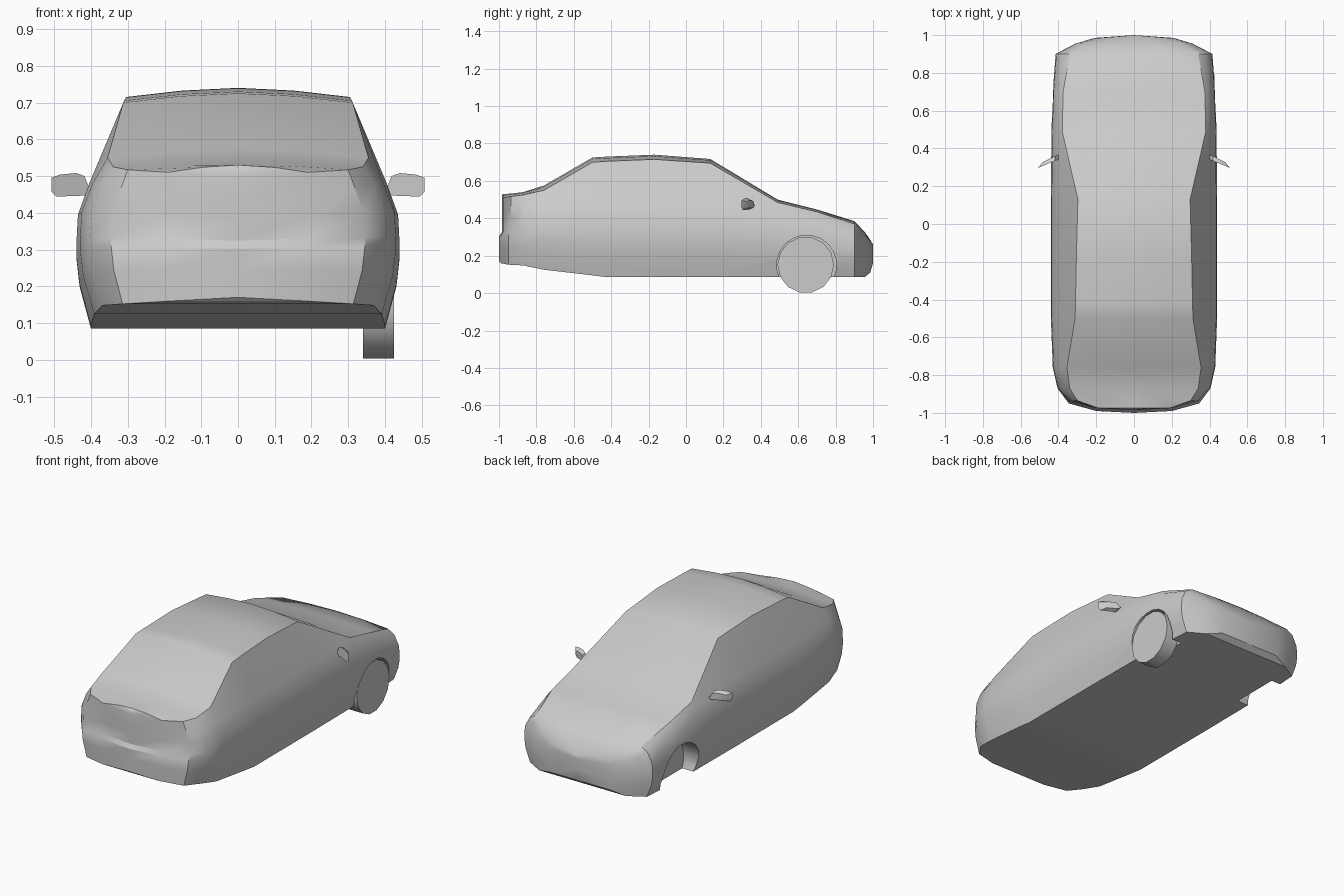
import bpy, bmesh, math

if "Cube" in bpy.data.objects:
    bpy.data.objects.remove(bpy.data.objects["Cube"])

def make_object(name, bm):
    bmesh.ops.remove_doubles(bm, verts=bm.verts, dist=1e-4)
    bmesh.ops.recalc_face_normals(bm, faces=bm.faces)
    me = bpy.data.meshes.new(name)
    bm.to_mesh(me)
    bm.free()
    ob = bpy.data.objects.new(name, me)
    bpy.context.collection.objects.link(ob)
    return ob

def smooth(ob, deg):
    bpy.ops.object.select_all(action='DESELECT')
    ob.select_set(True)
    bpy.context.view_layer.objects.active = ob
    bpy.ops.object.shade_smooth_by_angle(angle=math.radians(deg))

def loft(name, rings, caps=False):
    bm = bmesh.new()
    vs = [[bm.verts.new(p) for p in r] for r in rings]
    n = len(rings[0])
    for a, b in zip(vs, vs[1:]):
        for i in range(n):
            j = (i + 1) % n
            bm.faces.new((a[i], a[j], b[j], b[i]))
    if caps:
        bm.faces.new(vs[0])
        bm.faces.new(vs[-1])
    return make_object(name, bm)

def disc(name, x0, x1, y, z, r, n):
    ring = lambda x: [(x, y + r * math.sin((i + .5) * math.tau / n),
                       z + r * math.cos((i + .5) * math.tau / n)) for i in range(n)]
    return loft(name, [ring(x0), ring(x1)], True)

# Body stations: y, floor z, half width, belt z, roof edge half width, roof edge z, centre z
stations = [
    (-.985, .17, 0, .44, 0, .50, .525),
    (-.975, .16, .20, .46, .19, .51, .53),
    (-.935, .152, .345, .47, .30, .517, .532),
    (-.87, .148, .405, .475, .34, .525, .54),
    (-.76, .125, .43, .48, .355, .55, .575),
    (-.50, .095, .44, .48, .312, .70, .725),
    (-.42, .085, .44, .48, .31, .705, .73),
    (-.17, .085, .44, .48, .305, .715, .74),
    (.13, .085, .44, .48, .297, .695, .717),
    (.49, .085, .437, .455, .38, .485, .50),
    (.70, .085, .43, .41, .375, .435, .447),
    (.90, .085, .415, .345, .34, .37, .385),
    (.955, .085, .31, .295, .25, .318, .328),
    (.985, .11, .21, .255, .18, .275, .285),
    (1.0, .16, 0, .24, 0, .25, .26),
]

def section(y, zb, w, belt, wt, zt, top):
    h = belt - zb
    half = [(0, zb), (.91 * w, zb), (.98 * w, zb + .29 * h), (w, zb + .49 * h),
            (w, zb + .57 * h), (.99 * w, zb + .78 * h), (.92 * w, belt),
            (wt, zt), (wt * .5, zt + .7 * (top - zt)), (0, top)]
    # lower rows of the tail step out as a bumper
    pts = [(x, y - (.015 if y < -.9 and i < 4 else 0), z) for i, (x, z) in enumerate(half)]
    return pts + [(-x, yy, z) for x, yy, z in pts[-2:0:-1]]

body = loft("car_body", [section(*s) for s in stations])

# Front wheel wells, cut on both sides
for s in (1, -1):
    cutter = disc("well_cutter", s * .325, s * .5, .645, .15, .16, 20)
    cutter.hide_render = True
    mod = body.modifiers.new("well", 'BOOLEAN')
    mod.operation = 'DIFFERENCE'
    mod.solver = 'EXACT'
    mod.object = cutter
    bpy.context.view_layer.objects.active = body
    bpy.ops.object.modifier_apply(modifier=mod.name)
    bpy.data.objects.remove(cutter)
smooth(body, 32)

# The single front wheel
smooth(disc("front_wheel", .34, .425, .64, .151, .151, 14), 35)

# Door mirrors
outline = [(.395, .465), (.415, .447), (.495, .444), (.508, .458), (.508, .495),
           (.485, .504), (.44, .508), (.418, .50), (.408, .475)]
for s, side in ((1, "right"), (-1, "left")):
    back = [(s * x, .338 - .42 * (x - .41), z) for x, z in outline]
    front = [(s * (.445 + .72 * (x - .455)), .362 - .35 * (x - .41), .476 + .65 * (z - .476))
             for x, z in outline]
    smooth(loft("mirror_" + side, [back, front], True), 40)
